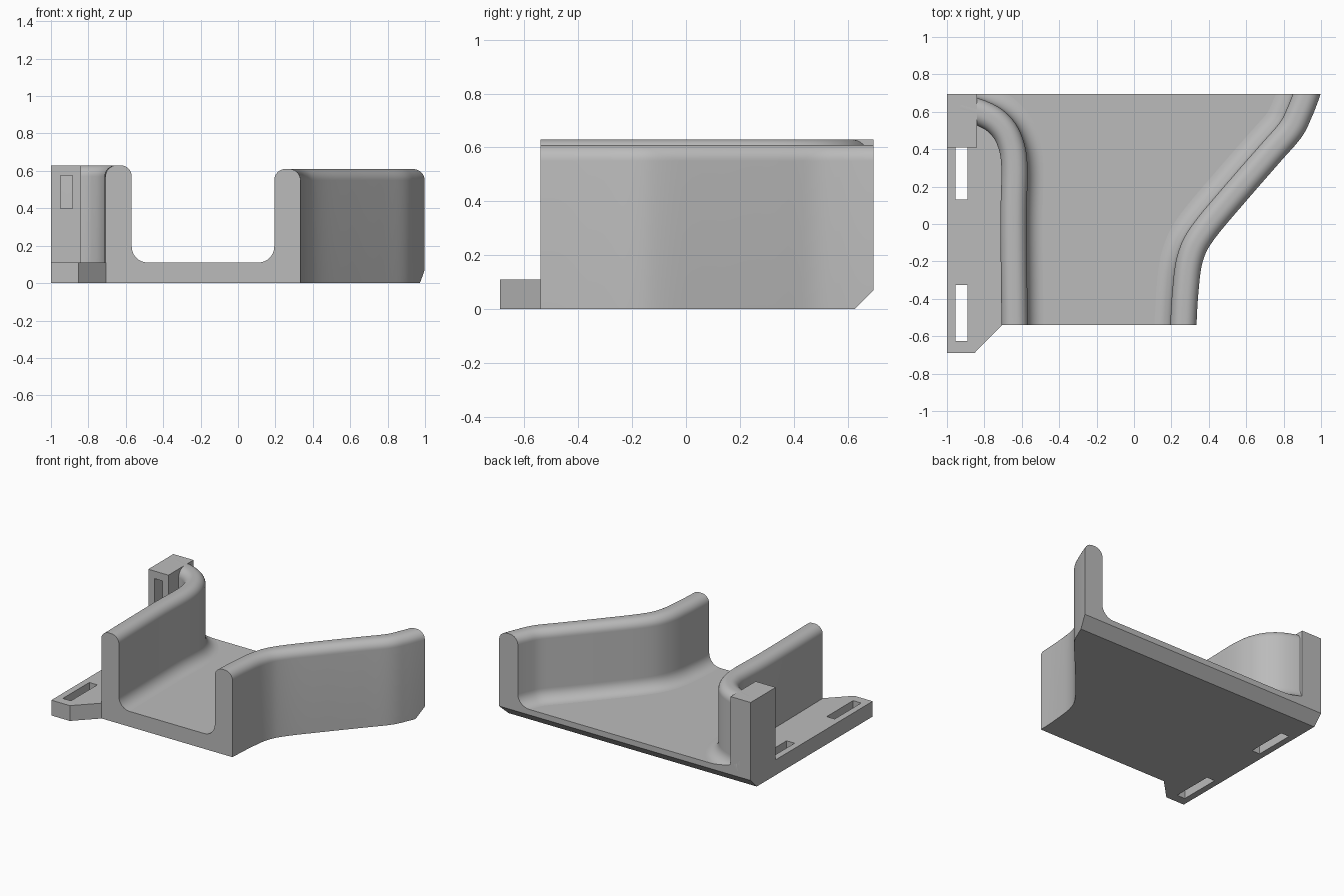
import bpy, bmesh, math
from mathutils import Vector

if "Cube" in bpy.data.objects:
    bpy.data.objects.remove(bpy.data.objects["Cube"], do_unlink=True)

FRONT, BACK, FLOOR = -0.54, 0.695, 0.11
THICK, ROUND, FILLET, CHAMFER = 0.14, 0.06, 0.085, 0.07

grey = bpy.data.materials.new("plain grey")
grey.use_nodes = True
grey.diffuse_color = (0.5, 0.5, 0.5, 1)
grey.node_tree.nodes["Principled BSDF"].inputs["Base Color"].default_value = (0.5, 0.5, 0.5, 1)


def finish(name, bm, smooth=False):
    bmesh.ops.recalc_face_normals(bm, faces=bm.faces[:])
    mesh = bpy.data.meshes.new(name)
    bm.to_mesh(mesh)
    bm.free()
    mesh.materials.append(grey)
    if smooth:
        mesh.shade_smooth()
        mesh.set_sharp_from_angle(angle=math.radians(30))
    obj = bpy.data.objects.new(name, mesh)
    bpy.context.collection.objects.link(obj)
    return obj


def clip(bm, point, normal):
    """Trim everything beyond a plane and close the cut."""
    geom = bm.verts[:] + bm.edges[:] + bm.faces[:]
    bmesh.ops.bisect_plane(bm, geom=geom, dist=1e-5, plane_co=point, plane_no=normal, clear_outer=True)
    bmesh.ops.holes_fill(bm, edges=[e for e in bm.edges if e.is_boundary], sides=0)


def clip_back(bm):
    clip(bm, (0, BACK, 0), (0, 1, 0))
    clip(bm, (0, BACK, CHAMFER), (0, 1, -1))


def prism(outline, z0, z1):
    bm = bmesh.new()
    face = bm.faces.new([bm.verts.new((x, y, z0)) for x, y in outline])
    top = bmesh.ops.extrude_face_region(bm, geom=[face])["geom"]
    for v in top:
        if isinstance(v, bmesh.types.BMVert):
            v.co.z = z1
    return bm


def box(x0, x1, y0, y1, z0, z1):
    return prism([(x0, y0), (x1, y0), (x1, y1), (x0, y1)], z0, z1)


def cut(obj, bm):
    cutter = finish("cutter", bm)
    cutter.hide_render = True
    mod = obj.modifiers.new("slot", "BOOLEAN")
    mod.operation, mod.solver, mod.object = "DIFFERENCE", "EXACT", cutter
    bpy.context.view_layer.objects.active = obj
    bpy.ops.object.modifier_apply(modifier=mod.name)
    bpy.data.objects.remove(cutter, do_unlink=True)


def curve_points(knots, steps=6):
    """Smooth curve through the knots."""
    p = [Vector(k) for k in knots]
    p = [2 * p[0] - p[1]] + p + [2 * p[-1] - p[-2]]
    out = []
    for a, b, c, d in zip(p, p[1:], p[2:], p[3:]):
        for i in range(steps):
            t = i / steps
            out.append(0.5 * (2 * b + (c - a) * t + (2 * a - 5 * b + 4 * c - d) * t * t
                              + (3 * b - a - 3 * c + d) * t ** 3))
    return out + [p[-2]]


def offset(path, side, dist):
    out = []
    for i, p in enumerate(path):
        t = (path[min(i + 1, len(path) - 1)] - path[max(i - 1, 0)]).normalized()
        out.append(p + Vector((-t.y, t.x)) * side * dist)
    return out


def arc(cx, cz, r, start, end, n=8):
    angles = [math.radians(start + (end - start) * i / n) for i in range(n + 1)]
    return [(cx + r * math.cos(a), cz + r * math.sin(a)) for a in angles]


def wall(name, path, side, bottom, top):
    """Sweep a round-topped wall with an inner floor fillet along the path."""
    section = [(0, bottom)]
    section += arc(ROUND, top - ROUND, ROUND, 180, 90)
    section += arc(THICK - ROUND, top - ROUND, ROUND, 90, 0)
    section += arc(THICK + FILLET, FLOOR + FILLET, FILLET, 180, 270)
    section.append((THICK + FILLET, bottom))
    bm = bmesh.new()
    rows = [[bm.verts.new((p.x, p.y, z)) for p in offset(path, side, s)] for s, z in section]
    for low, high in zip(rows, rows[1:] + rows[:1]):
        for i in range(len(path) - 1):
            bm.faces.new((low[i], low[i + 1], high[i + 1], high[i]))
    bm.faces.new([r[0] for r in rows])
    bm.faces.new([r[-1] for r in rows])
    bmesh.ops.recalc_face_normals(bm, faces=bm.faces[:])
    clip(bm, (0, FRONT, 0), (0, -1, 0))
    clip_back(bm)
    return finish(name, bm, smooth=True)


# Flaring wall on the left and hooked wall on the right
left_path = curve_points([(0.325, -0.75), (0.334, -0.54), (0.345, -0.36), (0.368, -0.2), (0.43, -0.08),
                          (0.61, 0.135), (0.78, 0.33), (0.895, 0.463), (0.95, 0.57), (0.998, 0.695), (1.04, 0.83)])
right_path = curve_points([(-0.707, -0.65), (-0.714, 0), (-0.709, 0.3), (-0.73, 0.42),
                           (-0.775, 0.488), (-0.842, 0.527), (-0.95, 0.56)])
wall("left_wall", left_path, 1, 0, 0.61)
wall("right_wall", right_path, -1, 0.03, 0.63)

# Floor plate with mounting flange, chamfered along the back
edge = [p for p in offset(left_path, 1, THICK / 2) if FRONT < p.y < BACK]
edge = [Vector((edge[0].x, FRONT))] + edge + [Vector((edge[-1].x + 0.02, BACK))]
bm = prism([(-1, -0.69), (-0.853, -0.69), (-0.705, FRONT)] + [tuple(p) for p in edge] + [(-1, BACK)], 0, FLOOR)
bmesh.ops.recalc_face_normals(bm, faces=bm.faces[:])
clip_back(bm)
plate = finish("floor_plate", bm)
for y0, y1 in ((-0.625, -0.325), (0.13, 0.425)):
    cut(plate, box(-0.954, -0.89, y0, y1, -0.1, 0.3))

# Corner post with a slot in its front
post = finish("corner_post", box(-1, -0.84, 0.41, BACK, FLOOR, 0.63))
cut(post, box(-0.95, -0.886, 0.3, 0.56, 0.4, 0.576))
